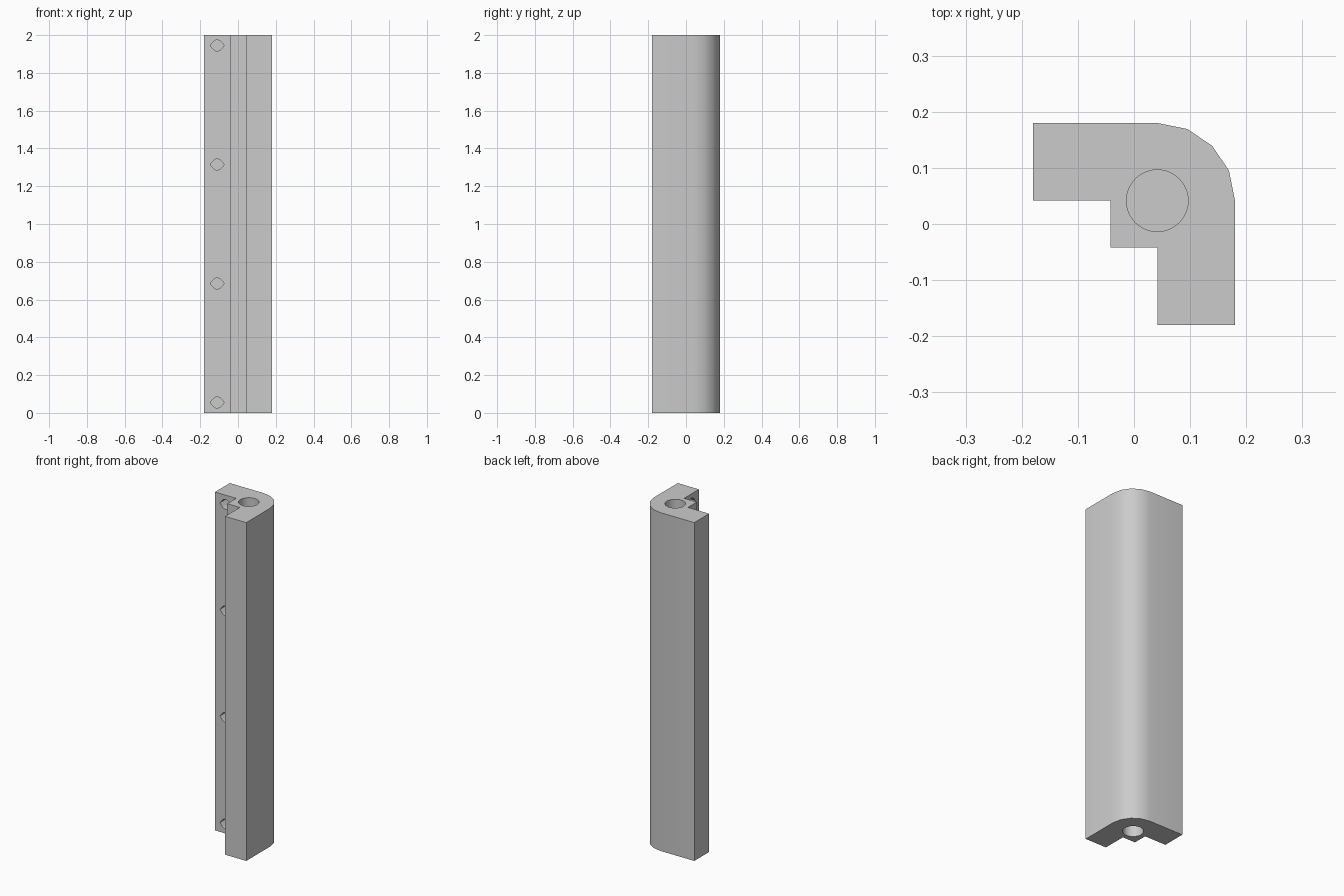
import bpy, bmesh, math
from mathutils import Matrix, Vector

cube = bpy.data.objects.get("Cube")
if cube:
    bpy.data.objects.remove(cube, do_unlink=True)

HEIGHT = 2.0
HALF = 0.18      # outer half width
STEP = 0.0415    # inner step and corner centre

grey = bpy.data.materials.new("light_grey")
grey.use_nodes = True
colour = (0.6, 0.6, 0.6, 1)
grey.diffuse_color = colour
grey.node_tree.nodes["Principled BSDF"].inputs["Base Color"].default_value = colour


def prism(name, outline, depth, matrix=Matrix()):
    """Extrude a flat outline along local z and place it."""
    bm = bmesh.new()
    face = bm.faces.new([bm.verts.new((x, y, 0)) for x, y in outline])
    made = bmesh.ops.extrude_face_region(bm, geom=[face])["geom"]
    verts = [g for g in made if isinstance(g, bmesh.types.BMVert)]
    bmesh.ops.translate(bm, verts=verts, vec=(0, 0, depth))
    bmesh.ops.recalc_face_normals(bm, faces=bm.faces)
    bm.transform(matrix)
    mesh = bpy.data.meshes.new(name)
    bm.to_mesh(mesh)
    bm.free()
    mesh.materials.append(grey)
    obj = bpy.data.objects.new(name, mesh)
    bpy.context.collection.objects.link(obj)
    return obj


def arc(radius, start, end, steps):
    angles = [math.radians(start + (end - start) * i / steps) for i in range(steps + 1)]
    return [(radius * math.cos(a), radius * math.sin(a)) for a in angles]


# Corner post: L section with a stepped inside and rounded outside corner
corner = [(STEP + x, STEP + y) for x, y in arc(HALF - STEP, 0, 90, 4)]
section = corner + [(-HALF, HALF), (-HALF, STEP), (-STEP, STEP),
                    (-STEP, -STEP), (STEP, -STEP), (STEP, -HALF), (HALF, -HALF)]
post = prism("corner_post", section, HEIGHT)

cutters = []

# Blind round bores in both ends
bore = arc(0.055, 0, 360, 48)[:-1]
BORE_DEPTH = 0.25
for z in (-0.02, HEIGHT - BORE_DEPTH):
    cutters.append(prism("bore_cutter", bore, BORE_DEPTH + 0.02,
                         Matrix.Translation((STEP, STEP, z))))

# Blind screw holes with pointed sides, mirrored onto both arms
TIP = 0.037
screw = arc(0.029, 40, 140, 8) + [(-TIP, 0)] + arc(0.029, 220, 320, 8) + [(TIP, 0)]
into_back = Matrix.Rotation(math.radians(-90), 4, "X")
swap_xy = Matrix(((0, 1, 0, 0), (1, 0, 0, 0), (0, 0, 1, 0), (0, 0, 0, 1)))
for i in range(4):
    place = Matrix.Translation((-0.11, STEP - 0.02, 0.055 + 0.63 * i)) @ into_back
    cutters.append(prism("screw_cutter", screw, 0.12, place))
    mirrored = prism("screw_cutter", screw, 0.12, swap_xy @ place)
    mirrored.data.flip_normals()
    cutters.append(mirrored)

# Cut the holes, then remove the cutters
bpy.ops.object.select_all(action="DESELECT")
bpy.context.view_layer.objects.active = post
post.select_set(True)
for cutter in cutters:
    cutter.hide_render = True
    mod = post.modifiers.new("hole", "BOOLEAN")
    mod.operation = "DIFFERENCE"
    mod.solver = "EXACT"
    mod.object = cutter
    bpy.ops.object.modifier_apply(modifier=mod.name)
    bpy.data.objects.remove(cutter, do_unlink=True)

bpy.ops.object.shade_smooth_by_angle(angle=math.radians(30))
